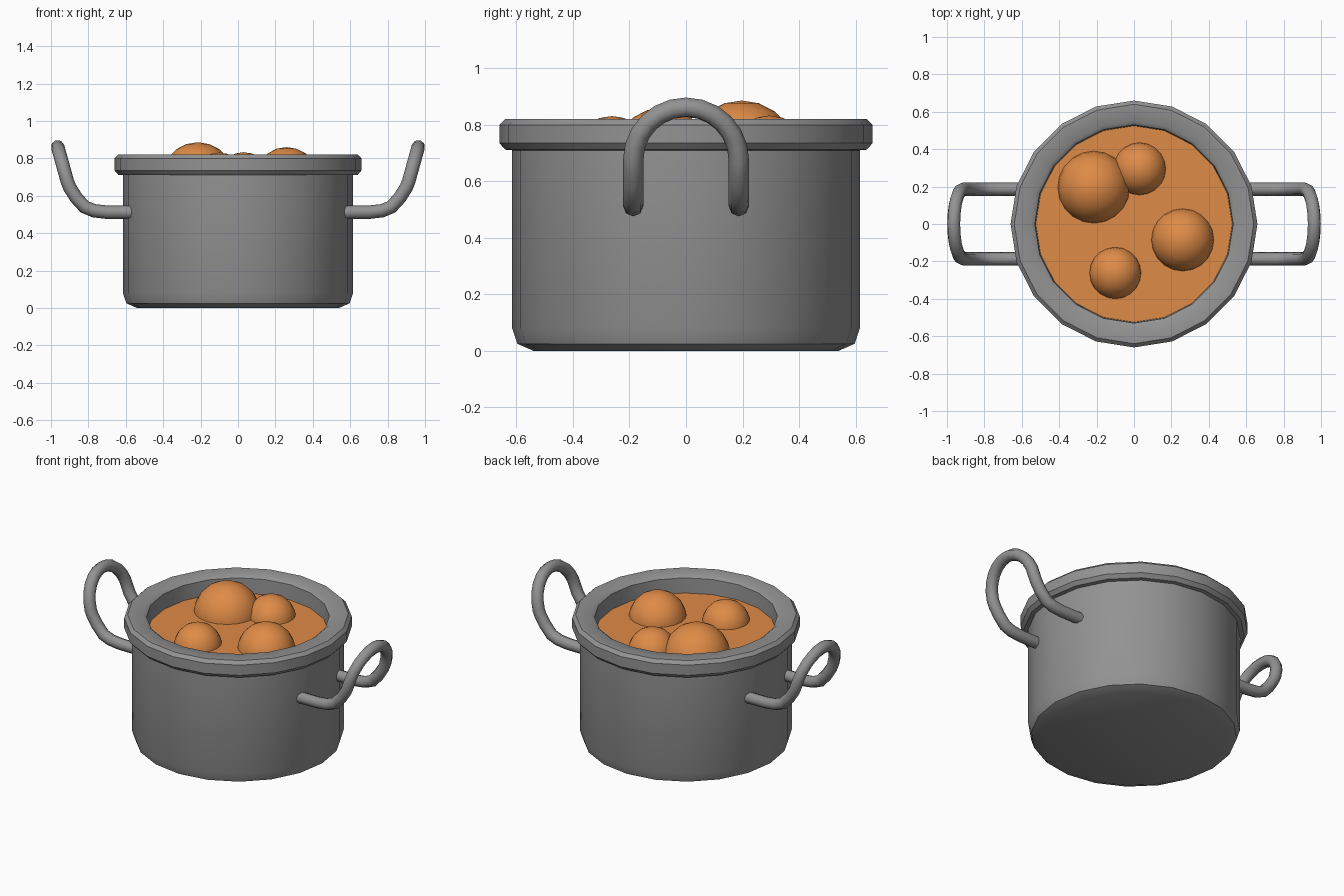
import bpy, bmesh, math

if "Cube" in bpy.data.objects:
    bpy.data.objects.remove(bpy.data.objects["Cube"])

SIDES = 20


def material(name, colour):
    m = bpy.data.materials.new(name)
    m.diffuse_color = (*colour, 1)
    m.use_nodes = True
    m.node_tree.nodes["Principled BSDF"].inputs["Base Color"].default_value = m.diffuse_color
    return m


metal = material("grey metal", (0.29, 0.29, 0.29))
orange = material("orange stew", (0.74, 0.26, 0.063))


def smooth(ob, angle):
    bpy.ops.object.select_all(action='DESELECT')
    ob.select_set(True)
    bpy.context.view_layer.objects.active = ob
    bpy.ops.object.shade_smooth_by_angle(angle=math.radians(angle))


def add_object(name, bm, mat, angle=40):
    bmesh.ops.recalc_face_normals(bm, faces=bm.faces)
    me = bpy.data.meshes.new(name)
    bm.to_mesh(me)
    bm.free()
    me.materials.append(mat)
    ob = bpy.data.objects.new(name, me)
    bpy.context.collection.objects.link(ob)
    smooth(ob, angle)
    return ob


def lathe(name, profile, mat):
    """Revolve (radius, z) points; the first and last rings are capped."""
    bm = bmesh.new()
    rings = []
    for r, z in profile:
        rings.append([bm.verts.new((r * math.cos(2 * math.pi * i / SIDES),
                                    r * math.sin(2 * math.pi * i / SIDES), z))
                      for i in range(SIDES)])
    for a, b in zip(rings, rings[1:]):
        for i in range(SIDES):
            j = (i + 1) % SIDES
            bm.faces.new((a[i], a[j], b[j], b[i]))
    bm.faces.new(rings[0])
    bm.faces.new(rings[-1])
    return add_object(name, bm, mat)


# Pot: rounded base, straight wall, thick rim, hollow inside
lathe("pot_body", [
    (0.54, 0), (0.597, 0.025), (0.615, 0.08), (0.615, 0.71),
    (0.64, 0.712), (0.66, 0.735), (0.66, 0.80), (0.64, 0.82),
    (0.55, 0.82), (0.53, 0.805), (0.525, 0.71), (0.525, 0.08)], metal)

# Stew surface
bm = bmesh.new()
bmesh.ops.create_circle(bm, cap_ends=True, segments=SIDES, radius=0.527)
bmesh.ops.translate(bm, verts=bm.verts, vec=(0, 0, 0.71))
add_object("stew_surface", bm, orange)

# Floating dumplings: x, y, radius
for n, (x, y, r) in enumerate([(-0.215, 0.197, 0.196), (0.03, 0.295, 0.143),
                               (0.26, -0.085, 0.17), (-0.10, -0.262, 0.141)]):
    bm = bmesh.new()
    bmesh.ops.create_uvsphere(bm, u_segments=20, v_segments=10, radius=r)
    bmesh.ops.translate(bm, verts=bm.verts, vec=(x, y, 0.69))
    add_object(f"dumpling_{n + 1}", bm, orange)


# Handles: bent tube that leaves the wall, turns up and closes in an arch
def handle(name, side):
    leg = [(0.56, 0.512), (0.70, 0.512), (0.77, 0.52), (0.82, 0.54),
           (0.865, 0.59), (0.90, 0.645)]
    path = [(x, -0.187, z) for x, z in leg]
    for i in range(13):
        t = math.pi * i / 12
        rise = math.sin(t)
        path.append((0.912 + 0.052 * rise, -0.187 * math.cos(t), 0.675 + 0.187 * rise))
    path += [(x, 0.187, z) for x, z in reversed(leg)]
    cu = bpy.data.curves.new(name, 'CURVE')
    cu.dimensions = '3D'
    cu.bevel_depth = 0.036
    cu.bevel_resolution = 2
    cu.use_fill_caps = True
    sp = cu.splines.new('POLY')
    sp.points.add(len(path) - 1)
    for p, (x, y, z) in zip(sp.points, path):
        p.co = (side * x, side * y, z, 1)
    cu.materials.append(metal)
    ob = bpy.data.objects.new(name, cu)
    bpy.context.collection.objects.link(ob)
    bpy.ops.object.select_all(action='DESELECT')
    ob.select_set(True)
    bpy.context.view_layer.objects.active = ob
    bpy.ops.object.convert(target='MESH')
    smooth(bpy.context.view_layer.objects.active, 60)


handle("right_handle", 1)
handle("left_handle", -1)
